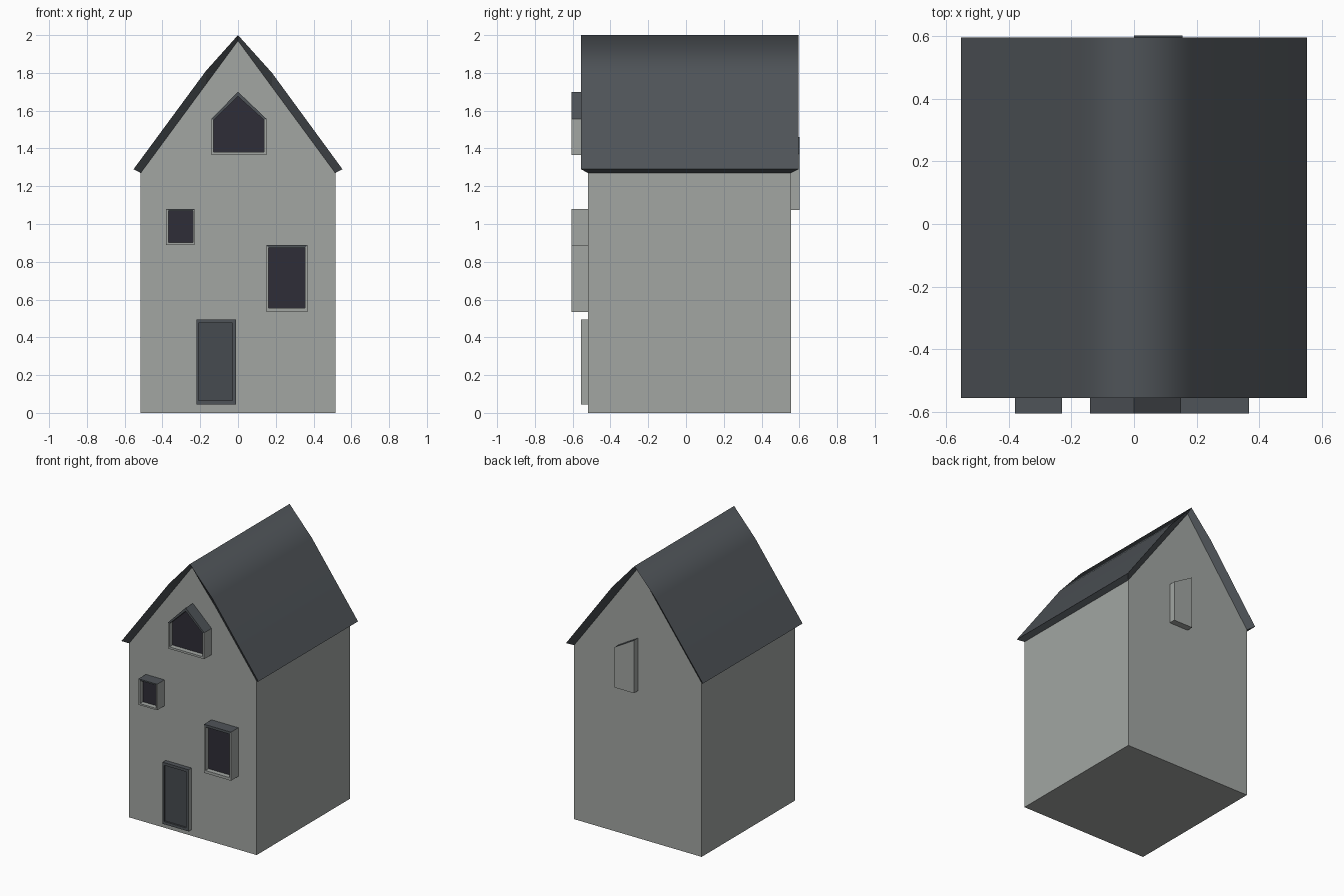
import bpy
import bmesh

cube = bpy.data.objects.get("Cube")
if cube:
    bpy.data.objects.remove(cube, do_unlink=True)


def material(name, r, g, b):
    m = bpy.data.materials.new(name)
    m.use_nodes = True
    m.diffuse_color = (r, g, b, 1)
    m.node_tree.nodes["Principled BSDF"].inputs["Base Color"].default_value = (r, g, b, 1)
    return m


PLASTER = material("plaster grey", 0.36, 0.38, 0.365)
SLATE = material("slate grey", 0.078, 0.088, 0.098)
GLASS = material("dark glass", 0.028, 0.027, 0.038)
DOOR = material("door grey", 0.062, 0.07, 0.08)


def finish(name, bm, mats):
    bmesh.ops.recalc_face_normals(bm, faces=bm.faces)
    mesh = bpy.data.meshes.new(name)
    bm.to_mesh(mesh)
    bm.free()
    for m in mats:
        mesh.materials.append(m)
    obj = bpy.data.objects.new(name, mesh)
    bpy.context.scene.collection.objects.link(obj)
    return obj


def ring(bm, outline, y):
    return [bm.verts.new((x, y, z)) for x, z in outline]


def bridge(bm, a, b, closed=True):
    n = len(a)
    return [bm.faces.new((a[i], a[(i + 1) % n], b[(i + 1) % n], b[i]))
            for i in range(n if closed else n - 1)]


def prism(name, outline, y0, y1, mats):
    bm = bmesh.new()
    a, b = ring(bm, outline, y0), ring(bm, outline, y1)
    bridge(bm, a, b)
    bm.faces.new(a)
    bm.faces.new(b)
    # Upward faces take the second material
    bmesh.ops.recalc_face_normals(bm, faces=bm.faces)
    for f in bm.faces:
        f.material_index = int(f.normal.z > 0.3 and len(mats) > 1)
    return finish(name, bm, mats)


def framed_opening(name, outer, inner, y_front, depth, pane, rim=None):
    """Projecting hollow frame with a recessed pane and a slate top."""
    bm = bmesh.new()
    rings = [ring(bm, outer, WALL_FRONT), ring(bm, outer, y_front),
             ring(bm, inner, y_front), ring(bm, inner, y_front + depth)]
    for k in range(3):
        for i, f in enumerate(bridge(bm, rings[k], rings[k + 1])):
            # Outlines run counter-clockwise, so top edges head to -x
            top = outer[(i + 1) % len(outer)][0] < outer[i][0] - 0.01
            f.material_index = 1 if top else 0
            if rim and k > 0:
                f.material_index = 3
    bm.faces.new(rings[3]).material_index = 2
    return finish(name, bm, [PLASTER, SLATE, pane, rim or PLASTER])


def rect(x0, x1, z0, z1):
    return [(x0, z0), (x1, z0), (x1, z1), (x0, z1)]


WALL_FRONT, WALL_BACK = -0.52, 0.555
HALF, EAVE, APEX = 0.515, 1.27, 1.97

# House body
prism("house_walls", [(-HALF, 0), (HALF, 0), (HALF, EAVE), (0, APEX), (-HALF, EAVE)],
      WALL_FRONT, WALL_BACK, [PLASTER])

# Roof shell: kinked outer slopes, bevelled rim, straight underside
outer = [(-0.553, 1.29), (-0.17, 1.81), (0, 2.0), (0.18, 1.80), (0.553, 1.29)]
inner = [(x, APEX - abs(x) * (APEX - EAVE) / HALF) for x in (-HALF, -0.17, 0, 0.18, HALF)]
bm = bmesh.new()
of, ob = ring(bm, outer, -0.555), ring(bm, outer, 0.595)
nf, nb = ring(bm, inner, WALL_FRONT), ring(bm, inner, WALL_BACK)
top_faces = bridge(bm, of, ob, False)
for a, b in ((of, nf), (ob, nb), (nf, nb)):
    bridge(bm, a, b, False)
for i in (0, -1):
    bm.faces.new((of[i], ob[i], nb[i], nf[i]))
for f in top_faces:
    f.smooth = True
    for e in f.edges:
        e.smooth = all(g in top_faces for g in e.link_faces)
finish("roof", bm, [SLATE])

# Front windows
framed_opening("small_window", rect(-0.38, -0.23, 0.89, 1.08),
               rect(-0.368, -0.238, 0.902, 1.07), -0.605, 0.035, GLASS)
framed_opening("large_window", rect(0.15, 0.367, 0.535, 0.89),
               rect(0.162, 0.355, 0.555, 0.872), -0.605, 0.035, GLASS)
framed_opening("attic_window",
               [(-0.14, 1.365), (0.15, 1.365), (0.15, 1.557), (0, 1.70), (-0.14, 1.557)],
               [(-0.13, 1.38), (0.138, 1.38), (0.138, 1.55), (0, 1.675), (-0.13, 1.55)],
               -0.605, 0.035, GLASS)

# Front door
framed_opening("front_door", rect(-0.22, -0.01, 0.045, 0.495),
               rect(-0.208, -0.03, 0.065, 0.475), -0.555, 0.012, DOOR, SLATE)

# Back bay with a slanted top
prism("back_bay", [(0, 1.075), (0.155, 1.075), (0.155, 1.37), (0, 1.46)],
      WALL_BACK, 0.602, [PLASTER, SLATE])
